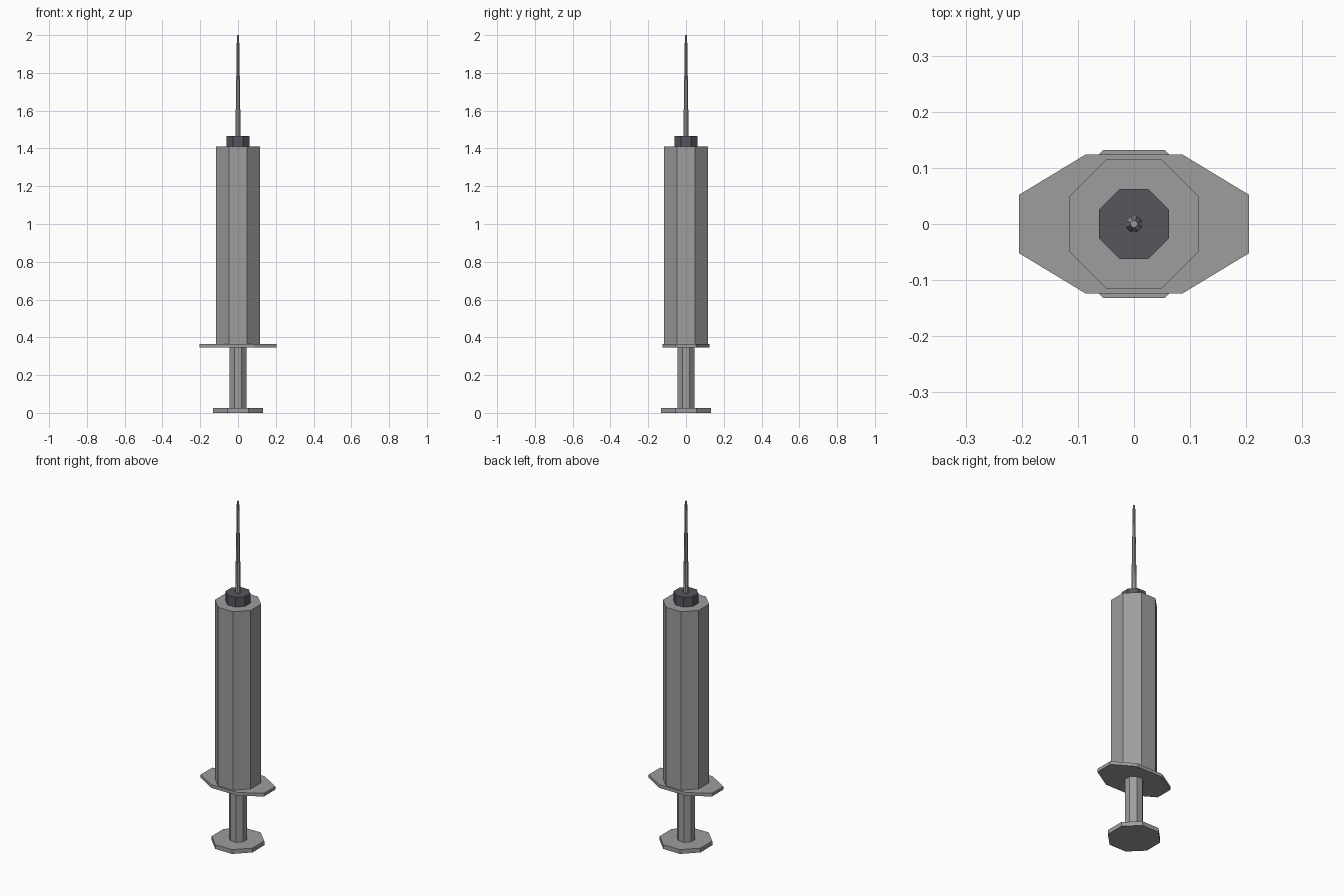
import bpy, math

if "Cube" in bpy.data.objects:
    bpy.data.objects.remove(bpy.data.objects["Cube"])


def material(name, rgb):
    m = bpy.data.materials.new(name)
    m.diffuse_color = (*rgb, 1)
    m.use_nodes = True
    m.node_tree.nodes["Principled BSDF"].inputs["Base Color"].default_value = m.diffuse_color
    return m


GREY = material("light grey plastic", (0.34, 0.34, 0.34))
DARK = material("dark violet grey", (0.10, 0.09, 0.11))
STEEL = material("needle grey", (0.34, 0.34, 0.34))


def loft(name, rings, mat):
    """Closed solid through a stack of rings with equal point counts."""
    n = len(rings[0])
    verts = [p for r in rings for p in r]
    faces = [tuple(reversed(range(n))),
             tuple(range(len(verts) - n, len(verts)))]
    for k in range(len(rings) - 1):
        for i in range(n):
            j = (i + 1) % n
            faces.append((k * n + i, k * n + j, (k + 1) * n + j, (k + 1) * n + i))
    me = bpy.data.meshes.new(name)
    me.from_pydata(verts, [], faces)
    me.materials.append(mat)
    ob = bpy.data.objects.new(name, me)
    bpy.context.collection.objects.link(ob)
    return ob


def octagon(apothem, z):
    """Regular octagon with flats facing the axes."""
    r = apothem / math.cos(math.pi / 8)
    return [(r * math.cos((i + .5) * math.pi / 4),
             r * math.sin((i + .5) * math.pi / 4), z) for i in range(8)]


def flange_ring(z):
    """Finger flange outline, stretched in x."""
    q = [(0.205, 0.052), (0.086, 0.124)]
    pts = q + [(-x, y) for x, y in reversed(q)]
    pts += [(-x, -y) for x, y in pts]
    return [(x, y, z) for x, y in pts]


# Thumb plate and plunger rod
loft("thumb_plate", [octagon(0.132, 0), octagon(0.132, 0.025)], GREY)
loft("plunger_rod", [octagon(0.045, 0.025), octagon(0.045, 0.346)], GREY)
# Finger flange and barrel
loft("finger_flange", [flange_ring(0.346), flange_ring(0.365)], GREY)
loft("barrel", [octagon(0.116, 0.365), octagon(0.116, 1.41)], GREY)
# Needle hub and tapered needle
loft("needle_hub", [octagon(0.062, 1.41), octagon(0.062, 1.467)], DARK)
loft("needle", [octagon(0.014, 1.467), octagon(0.006, 2.0)], STEEL)
